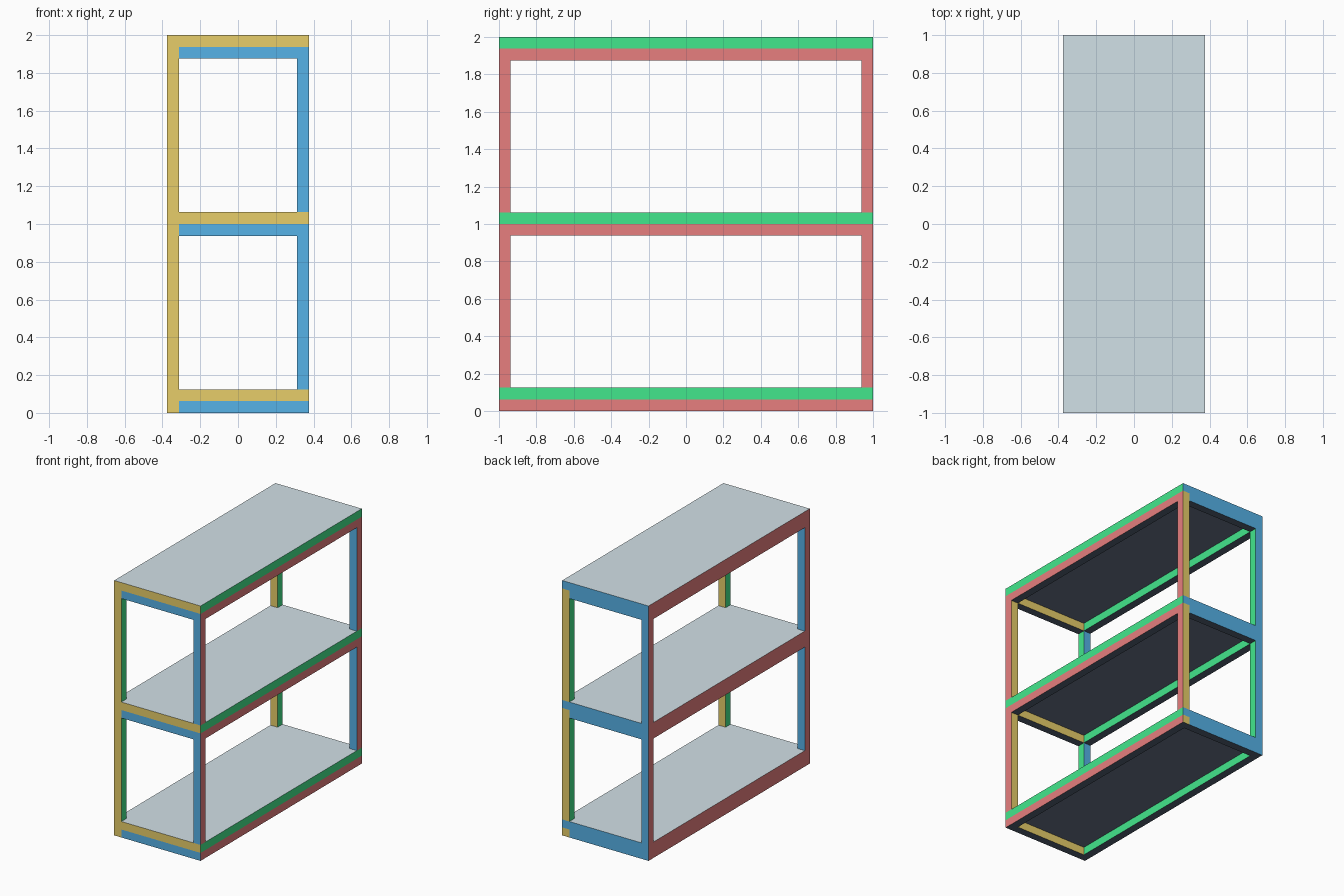
import bpy, bmesh
from mathutils import Vector

old = bpy.data.objects.get("Cube")
if old:
    bpy.data.objects.remove(old, do_unlink=True)

T = 1 / 16                      # board and post thickness
W, D, H = 0.75, 2.0, 2.0        # overall width, depth, height


def material(name, rgb):
    """Flat material from 0-255 display values."""
    lin = [((c / 255 + 0.055) / 1.055) ** 2.4 for c in rgb] + [1]
    m = bpy.data.materials.new(name)
    m.use_nodes = True
    m.diffuse_color = lin
    m.node_tree.nodes["Principled BSDF"].inputs["Base Color"].default_value = lin
    return m


yellow = material("yellow", (248, 221, 114))
blue = material("blue", (91, 188, 244))
green = material("green", (67, 232, 141))
red = material("red", (244, 134, 134))
pale = material("pale_grey", (224, 240, 247))
slate = material("slate", (104, 115, 135))
dark_slate = material("dark_slate", (83, 97, 116))


def box(name, lo, hi, turned=False, bottom=dark_slate):
    """Box with one colour per side; turned swaps the sides by a half turn."""
    lo, hi = Vector(lo), Vector(hi)
    mesh = bpy.data.meshes.new(name)
    for m in (red, green, yellow, blue, bottom, pale):
        mesh.materials.append(m)
    bm = bmesh.new()
    bmesh.ops.create_cube(bm, size=1)
    for v in bm.verts:
        v.co = (lo + hi) / 2 + v.co * (hi - lo)
    for f in bm.faces:
        f.normal_update()
        axis = max(range(3), key=lambda i: abs(f.normal[i]))
        positive = f.normal[axis] > 0
        if turned and axis < 2:
            positive = not positive
        f.material_index = axis * 2 + positive
    bm.to_mesh(mesh)
    bm.free()
    obj = bpy.data.objects.new(name, mesh)
    bpy.context.collection.objects.link(obj)
    return obj


x, y = W / 2, D / 2
levels = {"bottom": T, "middle": H / 2, "top": H - T}
floor = 0
for level, z in levels.items():
    # Shelf board
    box(f"{level}_shelf", (-x, -y, z), (x, y, z + T), bottom=slate)
    # Rails under the board, between the posts
    box(f"{level}_front_rail", (T - x, -y, z - T), (x - T, T - y, z), True)
    box(f"{level}_back_rail", (T - x, y - T, z - T), (x - T, y, z))
    box(f"{level}_right_rail", (-x, T - y, z - T), (T - x, y - T, z))
    box(f"{level}_left_rail", (x - T, T - y, z - T), (x, y - T, z), True)
    # Corner posts carrying this board
    for side, px in (("right", -x), ("left", x - T)):
        for end, py in (("front", -y), ("back", y - T)):
            box(f"{level}_{end}_{side}_post", (px, py, floor),
                (px + T, py + T, z), side == "left")
    floor = z + T
